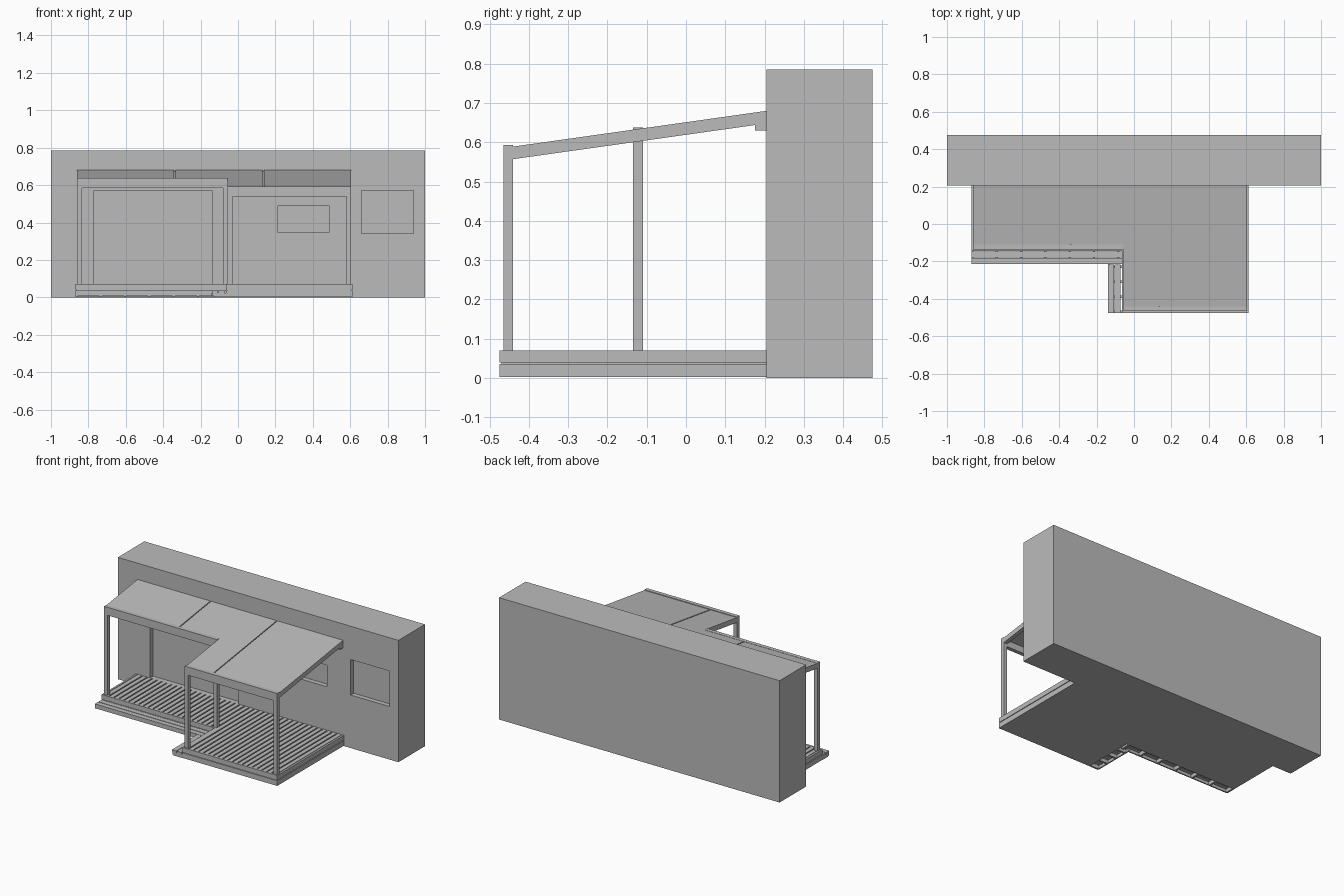
import bpy, bmesh, math

if "Cube" in bpy.data.objects:
    bpy.data.objects.remove(bpy.data.objects["Cube"])

grey = bpy.data.materials.new("plain_grey")
grey.diffuse_color = (0.5, 0.5, 0.5, 1)
grey.use_nodes = True
grey.node_tree.nodes["Principled BSDF"].inputs["Base Color"].default_value = grey.diffuse_color


def finish(name, bm):
    bmesh.ops.recalc_face_normals(bm, faces=bm.faces)
    me = bpy.data.meshes.new(name)
    bm.to_mesh(me)
    bm.free()
    me.materials.append(grey)
    ob = bpy.data.objects.new(name, me)
    bpy.context.collection.objects.link(ob)
    return ob


def add_box(bm, x0, x1, y0, y1, z0, z1):
    vs = bmesh.ops.create_cube(bm, size=1)["verts"]
    for v in vs:
        v.co = (x1 if v.co.x > 0 else x0, y1 if v.co.y > 0 else y0, z1 if v.co.z > 0 else z0)


def boxes(name, items):
    bm = bmesh.new()
    for b in items:
        add_box(bm, *b)
    return finish(name, bm)


def prism(name, pts, to3d, vec):
    """Extrude a flat outline along a vector."""
    bm = bmesh.new()
    f = bm.faces.new([bm.verts.new(to3d(*p)) for p in pts])
    ext = bmesh.ops.extrude_face_region(bm, geom=[f])["geom"]
    bmesh.ops.translate(bm, vec=vec, verts=[g for g in ext if isinstance(g, bmesh.types.BMVert)])
    return finish(name, bm)


def steps(a, b, n):
    return [a + (b - a) * i / n for i in range(n + 1)]


WALL = 0.205           # front face of the building
LX, MX, RX = -0.87, -0.065, 0.612   # deck left, inner corner, right
FY, IY = -0.475, -0.145             # deck front, inner corner front

# Building block with door and window recesses
house = boxes("house_wall", [(-1, 1, WALL, 0.475, 0, 0.785)])
cut = boxes("recess_cutter", [(-0.77, -0.14, 0.1, WALL + 0.03, 0.07, 0.57),
                              (0.21, 0.49, 0.1, WALL + 0.03, 0.35, 0.488),
                              (0.66, 0.938, 0.1, WALL + 0.03, 0.342, 0.57)])
cut.hide_render = True
cut.hide_viewport = True
mod = house.modifiers.new("recesses", 'BOOLEAN')
mod.operation = 'DIFFERENCE'
mod.solver = 'EXACT'
mod.object = cut


# L-shaped deck base
def l_outline(i):
    return [(LX + i, WALL), (LX + i, IY + i), (MX + i, IY + i),
            (MX + i, FY + i), (RX - i, FY + i), (RX - i, WALL)]


prism("deck_base", l_outline(0), lambda x, y: (x, y, 0.003), (0, 0, 0.033))
prism("deck_core", l_outline(0.006), lambda x, y: (x, y, 0.036), (0, 0, 0.018))

# Rim boards around the deck
T = 0.012
boxes("deck_rim", [(LX, LX + T, IY, WALL, 0.04, 0.07),
                   (LX + T, MX, IY, IY + T, 0.04, 0.07),
                   (MX, MX + T, FY, IY + T, 0.04, 0.07),
                   (MX + T, RX, FY, FY + T, 0.04, 0.07),
                   (RX - T, RX, FY + T, WALL, 0.04, 0.07)])

# Deck planks
planks = []
xs = steps(LX + T, RX - T, 42)
for x0, x1 in zip(xs, xs[1:]):
    y0 = IY if x0 + 0.01 < MX else FY
    planks.append((x0 + 0.004, x1 - 0.004, y0 + T, WALL, 0.054, 0.07))
boxes("deck_planks", planks)

# Low step: planks on an open ladder frame
boxes("step_planks", [(LX, MX, y, y + 0.032, 0.024, 0.036) for y in (-0.215, -0.179)]
      + [(x, x + 0.032, FY, -0.217, 0.024, 0.036) for x in (-0.139, -0.103)])
frame = [(LX, -0.139, -0.211, -0.203, 0.006, 0.024), (-0.135, -0.127, FY, -0.203, 0.006, 0.024)]
frame += [(x, x + 0.012, -0.203, IY, 0.002, 0.024) for x in steps(LX, -0.09, 6)]
frame += [(-0.127, MX, y, y + 0.012, 0.002, 0.024) for y in steps(FY, -0.235, 3)]
boxes("step_frame", frame)

# Posts and front beams
W = 0.025
boxes("posts", [(-0.86, -0.86 + W, -0.135, -0.11, 0.07, 0.59),
                (-0.08, -0.055, -0.135, -0.11, 0.07, 0.59),
                (-0.055, -0.03, -0.465, -0.44, 0.07, 0.55),
                (0.58, 0.605, -0.465, -0.44, 0.07, 0.55)])
boxes("front_beams", [(-0.86, -0.055, -0.135, -0.11, 0.585, 0.637),
                      (-0.055, 0.605, -0.465, -0.44, 0.54, 0.593)])
boxes("wall_beam", [(-0.86, 0.605, 0.175, WALL, 0.63, 0.668)])


# Sloping rafters
def roof_z(y):
    return 0.589 + 0.141 * (y + 0.44)


for x, y0 in [(-0.86, -0.11), (-0.35, -0.11), (-0.055, -0.44), (0.123, -0.44), (0.58, -0.44)]:
    prof = [(y0, roof_z(y0) - 0.032), (WALL, roof_z(WALL) - 0.032),
            (WALL, roof_z(WALL) - 0.008), (y0, roof_z(y0) - 0.008)]
    prism("rafter", prof, lambda y, z: (x, y, z), (W, 0, 0))

# Roof sheets with narrow seams
G = 0.003
left, mid = -0.338, 0.135
sheets = [[(-0.86, WALL), (-0.86, -0.11), (left - G, -0.11), (left - G, WALL)],
          [(left + G, WALL), (left + G, -0.11), (-0.055, -0.11), (-0.055, -0.44),
           (mid - G, -0.44), (mid - G, WALL)],
          [(mid + G, WALL), (mid + G, -0.44), (0.605, -0.44), (0.605, WALL)]]
for s in sheets:
    prism("roof_sheet", s, lambda x, y: (x, y, roof_z(y) - 0.008), (0, 0, 0.008))
